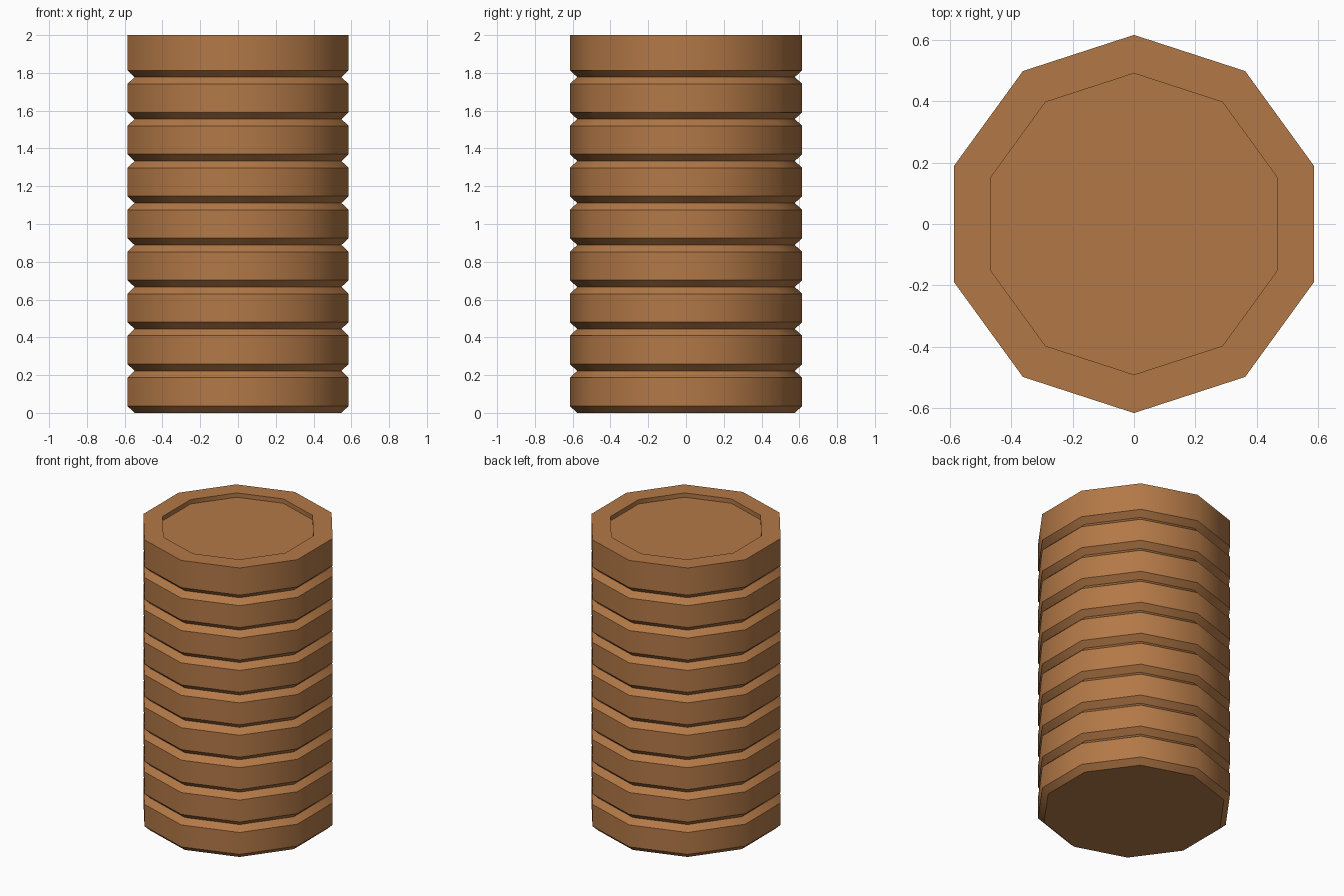
import bpy, bmesh, math

if "Cube" in bpy.data.objects:
    bpy.data.objects.remove(bpy.data.objects["Cube"])

SIDES, RINGS = 10, 9
R_OUT, R_GROOVE, R_RECESS = 0.615, 0.576, 0.49
HEIGHT, CHAMFER, DEPTH = 2.0, 0.036, 0.03
pitch = HEIGHT / RINGS

# Side profile (radius, height): chamfered rings with V grooves between them
profile = []
for k in range(RINGS):
    z = k * pitch
    profile += [(R_GROOVE, z), (R_OUT, z + CHAMFER)]
    if k < RINGS - 1:
        profile.append((R_OUT, z + pitch - CHAMFER))
# Top rim and shallow recess
profile += [(R_OUT, HEIGHT), (R_RECESS, HEIGHT), (R_RECESS, HEIGHT - DEPTH)]

# Ten-sided lathe of the profile, corner pointing along y
bm = bmesh.new()
loops = []
for r, z in profile:
    angles = [math.pi / 2 + math.tau * i / SIDES for i in range(SIDES)]
    loops.append([bm.verts.new((r * math.cos(a), r * math.sin(a), z)) for a in angles])
for low, high in zip(loops, loops[1:]):
    for i in range(SIDES):
        j = (i + 1) % SIDES
        bm.faces.new((low[i], low[j], high[j], high[i]))
bm.faces.new(loops[0][::-1])
bm.faces.new(loops[-1])
bmesh.ops.recalc_face_normals(bm, faces=bm.faces)

mesh = bpy.data.meshes.new("ringed_column")
bm.to_mesh(mesh)
bm.free()
column = bpy.data.objects.new("ringed_column", mesh)
bpy.context.collection.objects.link(column)

# Single copper brown colour
mat = bpy.data.materials.new("copper_brown")
mat.diffuse_color = (0.45, 0.19, 0.063, 1)
mat.use_nodes = True
mat.node_tree.nodes["Principled BSDF"].inputs["Base Color"].default_value = mat.diffuse_color
mesh.materials.append(mat)

# Smooth around the sides, sharp at grooves and rim
bpy.context.view_layer.objects.active = column
column.select_set(True)
bpy.ops.object.shade_smooth_by_angle(angle=math.radians(40))
